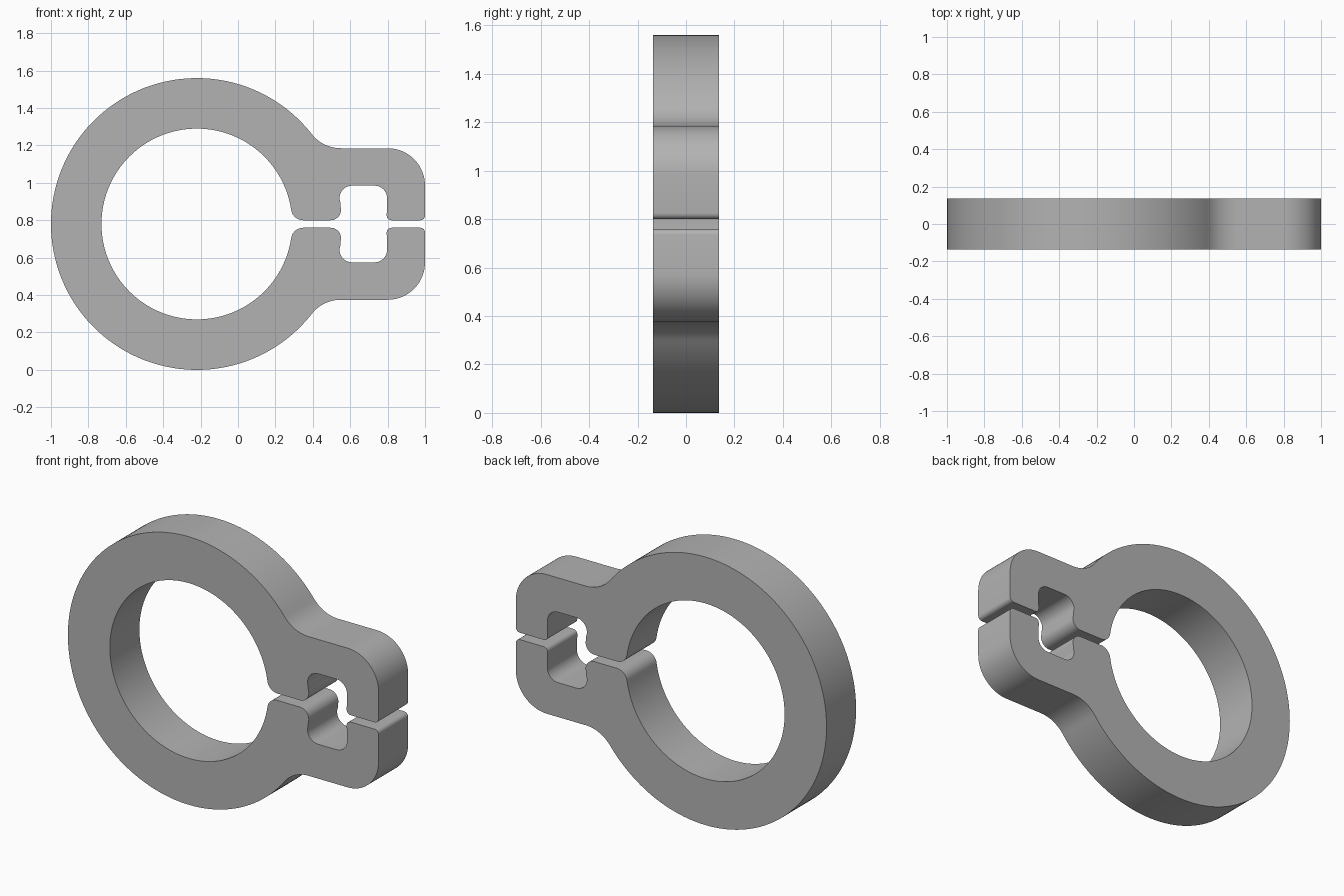
import bpy
import bmesh
from math import sin, cos, atan2, asin, degrees, radians, hypot, sqrt

cube = bpy.data.objects.get("Cube")
if cube:
    bpy.data.objects.remove(cube, do_unlink=True)

# Main dimensions
MID_Z, RING_X = 0.78, -0.22
OUTER, INNER = 0.78, 0.51
HALF_DEPTH = 0.136
SLIT = 0.02          # half height of the slit
LUG_TOP = 0.405      # lug height above the middle


def arc(cx, cz, r, start, end, steps):
    """Points along an arc, angles in degrees."""
    angles = [radians(start + (end - start) * i / steps) for i in range(steps + 1)]
    return [(cx + r * cos(a), cz + r * sin(a)) for a in angles]


# Blend between ring and lug, tangent to both
blend_x = 0.55
dx = blend_x - RING_X
blend_r = (dx ** 2 + LUG_TOP ** 2 - OUTER ** 2) / (2 * (OUTER - LUG_TOP))
blend_z = LUG_TOP + blend_r
blend_angle = degrees(atan2(blend_z, dx))

# Rounded lip where the slit meets the bore
lip_r = 0.065
lip_z = SLIT + lip_r
lip_x = RING_X + sqrt((INNER + lip_r) ** 2 - lip_z ** 2)
lip_angle = degrees(asin(lip_z / (INNER + lip_r)))

# Upper half of the outline, from outer left round to inner left
upper = arc(RING_X, 0, OUTER, 180, blend_angle, 72)
upper += arc(blend_x, blend_z, blend_r, 180 + blend_angle, 270, 14)[1:]
upper += arc(0.8, LUG_TOP - 0.2, 0.2, 90, 0, 20)             # lug corner
upper += arc(0.975, SLIT + 0.025, 0.025, 0, -90, 6)          # jaw tip, outside
upper += arc(0.82, SLIT + 0.025, 0.025, 270, 180, 6)         # jaw tip, inside
upper += arc(0.73, 0.138, 0.067, 0, 90, 10)                  # slot corners
upper += arc(0.61, 0.138, 0.067, 90, 200, 12)
upper += arc(0.495, SLIT + 0.056, 0.056, 20, -90, 12)        # slot lip
upper += arc(lip_x, lip_z, lip_r, 270, 180 + lip_angle, 12)  # bore lip
upper += arc(RING_X, 0, INNER, lip_angle, 180, 72)[1:]

# Mirror to the lower half and close the loop
outline = upper + [(x, -z) for x, z in reversed(upper[1:-1])]

# Extrude the outline through the depth
bm = bmesh.new()
front = bm.faces.new([bm.verts.new((x, -HALF_DEPTH, MID_Z + z)) for x, z in outline])
result = bmesh.ops.extrude_face_region(bm, geom=[front], use_keep_orig=True)
moved = [g for g in result["geom"] if isinstance(g, bmesh.types.BMVert)]
bmesh.ops.translate(bm, verts=moved, vec=(0, 2 * HALF_DEPTH, 0))
bmesh.ops.recalc_face_normals(bm, faces=bm.faces)
mesh = bpy.data.meshes.new("clamp_ring")
bm.to_mesh(mesh)
bm.free()

# Plain grey material
grey = bpy.data.materials.new("grey")
grey.use_nodes = True
colour = (0.45, 0.45, 0.45, 1)
grey.diffuse_color = colour
grey.node_tree.nodes["Principled BSDF"].inputs["Base Color"].default_value = colour
mesh.materials.append(grey)

ring = bpy.data.objects.new("clamp_ring", mesh)
bpy.context.collection.objects.link(ring)
bpy.ops.object.select_all(action="DESELECT")
ring.select_set(True)
bpy.context.view_layer.objects.active = ring
bpy.ops.object.shade_smooth_by_angle(angle=radians(30))
